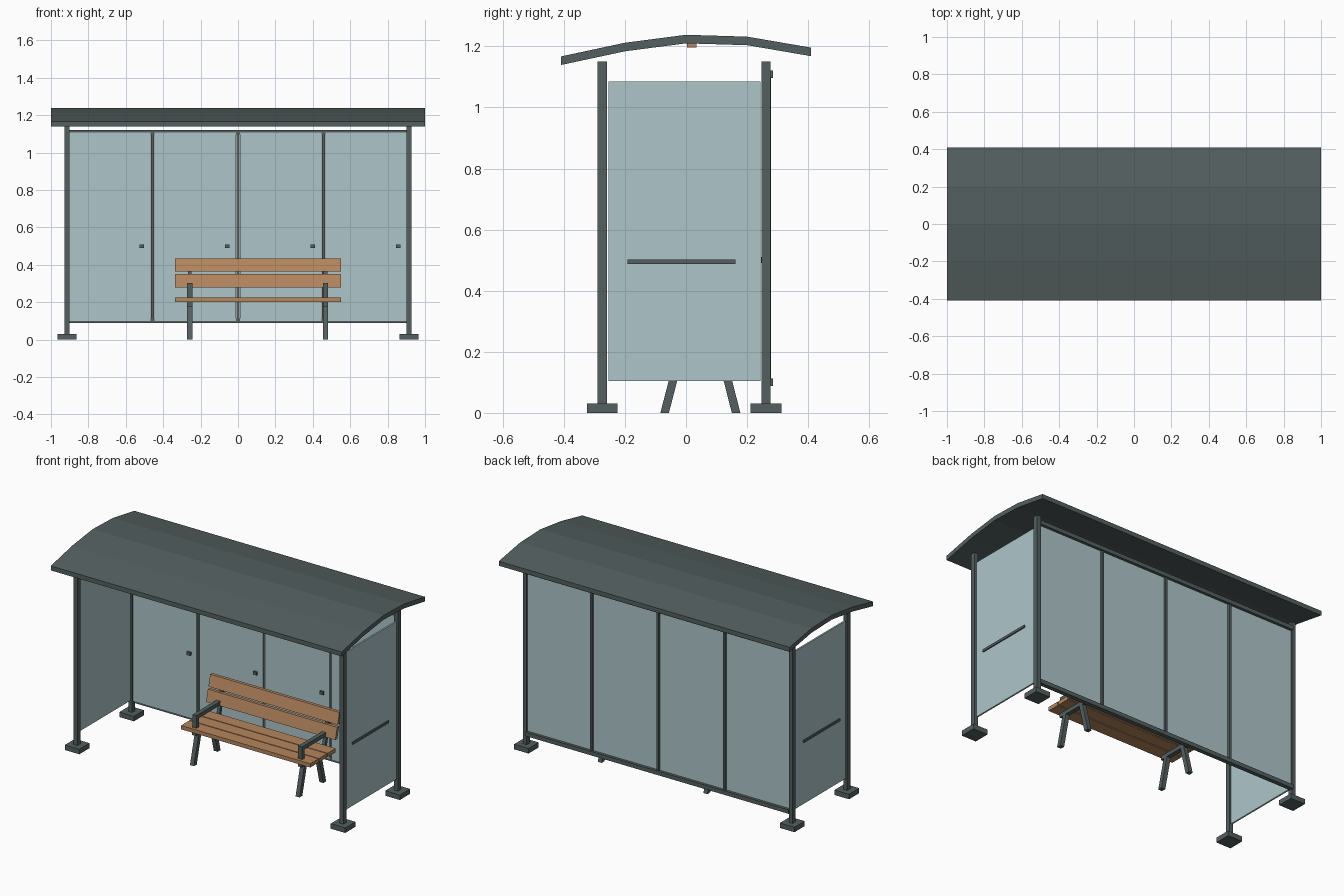
import bpy, bmesh

if "Cube" in bpy.data.objects:
    bpy.data.objects.remove(bpy.data.objects["Cube"])


def material(name, rgb):
    m = bpy.data.materials.new(name)
    m.diffuse_color = (*rgb, 1)
    m.use_nodes = True
    m.node_tree.nodes["Principled BSDF"].inputs["Base Color"].default_value = m.diffuse_color
    return m


METAL = material("dark_metal", (0.088, 0.115, 0.115))
GLASS = material("pale_glass", (0.42, 0.56, 0.59))
WOOD = material("warm_wood", (0.46, 0.24, 0.11))


def prism(name, profile, x0, x1, mat):
    """Extrude a (y, z) outline along x."""
    bm = bmesh.new()
    a = [bm.verts.new((x0, y, z)) for y, z in profile]
    b = [bm.verts.new((x1, y, z)) for y, z in profile]
    n = len(profile)
    bm.faces.new(a)
    bm.faces.new(b[::-1])
    for i in range(n):
        j = (i + 1) % n
        bm.faces.new((a[j], a[i], b[i], b[j]))
    bmesh.ops.recalc_face_normals(bm, faces=bm.faces)
    me = bpy.data.meshes.new(name)
    bm.to_mesh(me)
    bm.free()
    me.materials.append(mat)
    ob = bpy.data.objects.new(name, me)
    bpy.context.collection.objects.link(ob)
    return ob


def box(name, x0, x1, y0, y1, z0, z1, mat):
    return prism(name, [(y0, z0), (y1, z0), (y1, z1), (y0, z1)], x0, x1, mat)


def leaning(name, x0, x1, y_low, z_low, y_high, z_high, depth, mat):
    """Bar with level ends whose centre line runs between two (y, z) points."""
    d = depth / 2
    return prism(name, [(y_low - d, z_low), (y_low + d, z_low),
                        (y_high + d, z_high), (y_high - d, z_high)], x0, x1, mat)


# Faceted curved roof
top = [(-0.41, 1.167), (-0.2, 1.212), (0, 1.238), (0.2, 1.232), (0.41, 1.196)]
prism("roof", top + [(y, z - 0.028) for y, z in reversed(top)], -1, 1, METAL)
box("ceiling_block", -0.03, 0.03, 0.003, 0.035, 1.196, 1.212, WOOD)

# Corner posts, feet and side panes
for s, side in ((-1, "left"), (1, "right")):
    c = 0.914 * s
    for y, end in ((-0.274, "front"), (0.262, "back")):
        box(f"{end}_{side}_post", c - 0.013, c + 0.013, y - 0.015, y + 0.015, 0.02, 1.15, METAL)
        box(f"{end}_{side}_foot", c - 0.05, c + 0.05, y - 0.05, y + 0.05, 0, 0.031, METAL)
    box(f"{side}_side_pane", c - 0.005, c + 0.005, -0.254, 0.244, 0.105, 1.085, GLASS)
    xs = sorted((c + 0.004 * s, c + 0.012 * s))
    box(f"{side}_side_bar", *xs, -0.192, 0.162, 0.488, 0.503, METAL)

# Back wall rails
box("back_bottom_rail", -0.905, 0.905, 0.259, 0.285, 0.088, 0.113, METAL)
box("back_top_rail", -0.905, 0.905, 0.259, 0.285, 1.096, 1.121, METAL)

# Back panes with small clips, separated by slim mullions
pitch = 0.457
for i in range(4):
    left = -2 * pitch + i * pitch
    box(f"back_pane_{i + 1}", left + 0.01, left + pitch - 0.01, 0.258, 0.268, 0.1, 1.108, GLASS)
    clip = left + pitch - 0.057
    box(f"pane_clip_{i + 1}", clip - 0.012, clip + 0.012, 0.246, 0.26, 0.49, 0.51, METAL)
    if i:
        box(f"mullion_{i}", left - 0.007, left + 0.007, 0.262, 0.279, 0.1, 1.108, METAL)

# Bench seat and backrest slats
X0, X1 = -0.338, 0.55
for i in range(3):
    y = -0.076 + i * 0.085
    box(f"seat_slat_{i + 1}", X0, X1, y, y + 0.079, 0.201, 0.225, WOOD)
leaning("lower_back_slat", X0, X1, 0.18, 0.278, 0.197, 0.35, 0.02, WOOD)
leaning("upper_back_slat", X0, X1, 0.202, 0.364, 0.22, 0.434, 0.02, WOOD)

# Bench frames: splayed legs, seat bearer, back upright and armrest
for x, side in ((-0.258, "left"), (0.468, "right")):
    a, b = x - 0.0135, x + 0.0135
    leaning(f"bench_{side}_front_leg", a, b, -0.07, 0, -0.018, 0.2, 0.028, METAL)
    leaning(f"bench_{side}_back_leg", a, b, 0.164, 0, 0.113, 0.2, 0.028, METAL)
    box(f"bench_{side}_bearer", a, b, -0.062, 0.18, 0.178, 0.202, METAL)
    leaning(f"bench_{side}_back_upright", x - 0.01, x + 0.01, 0.172, 0.18, 0.222, 0.40, 0.02, METAL)
    box(f"bench_{side}_arm_post", a, b, -0.058, -0.034, 0.2, 0.29, METAL)
    box(f"bench_{side}_armrest", a, b, -0.058, 0.19, 0.28, 0.304, METAL)
